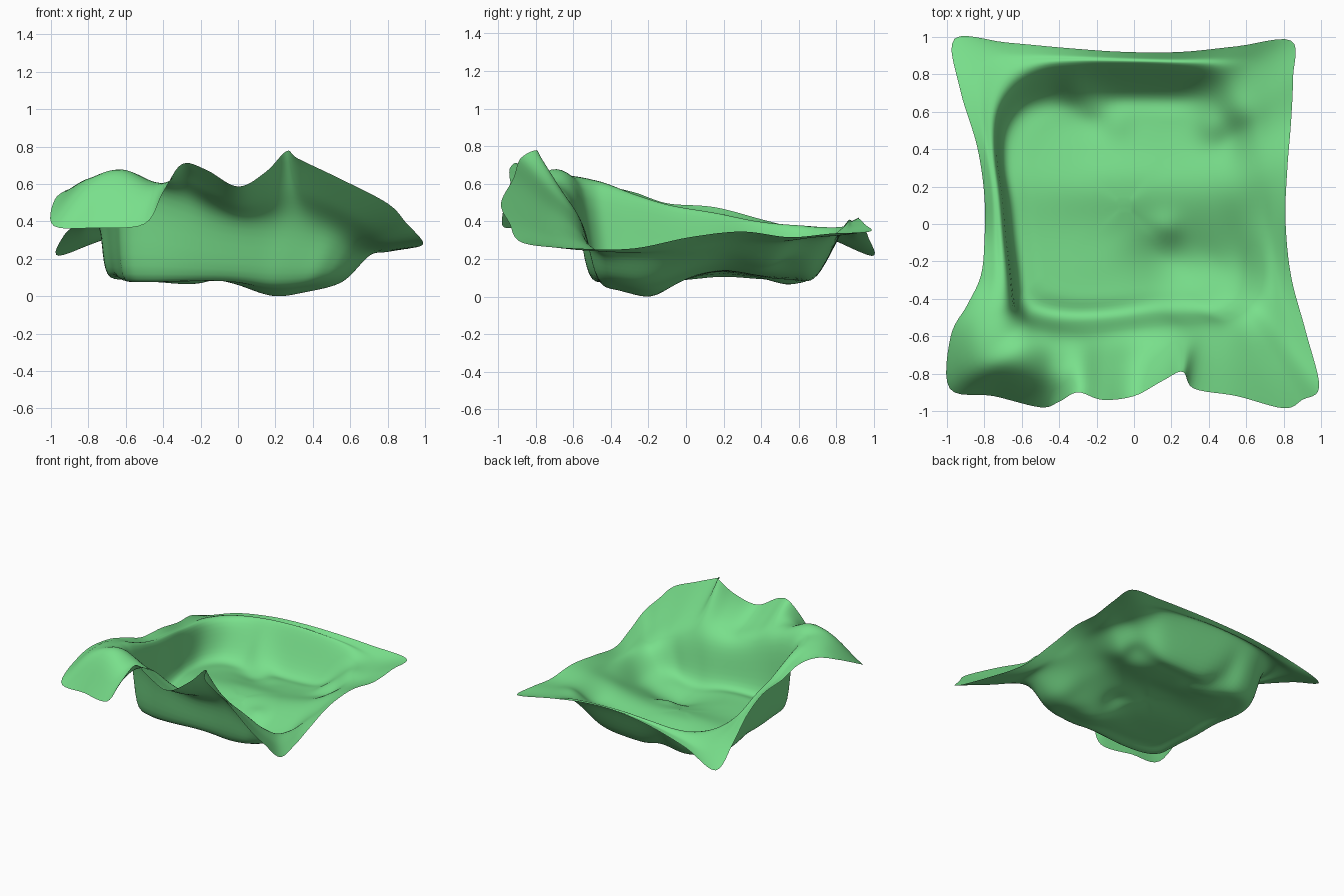
import bpy, bmesh
from math import exp
from mathutils import Vector

if "Cube" in bpy.data.objects:
    bpy.data.objects.remove(bpy.data.objects["Cube"])

# outer hem of the cloth, anticlockwise from the back left corner
rim = [(-.96,.99,.21), (-.93,.72,.32), (-.84,.42,.40), (-.80,.15,.47), (-.80,-.10,.49),
       (-.82,-.28,.55), (-.89,-.43,.57), (-.98,-.60,.51), (-.985,-.88,.37), (-.75,-.92,.36),
       (-.50,-.98,.38), (-.40,-.95,.55), (-.30,-.90,.70), (-.17,-.94,.67), (0,-.92,.58),
       (.15,-.84,.66), (.26,-.79,.77), (.32,-.88,.73), (.55,-.92,.62), (.80,-.985,.49),
       (.90,-.94,.385), (.99,-.87,.28), (.92,-.58,.25), (.84,-.28,.25), (.81,.02,.31),
       (.82,.30,.34), (.84,.55,.31), (.85,.78,.33), (.84,.98,.34), (.55,.95,.38),
       (.25,.92,.41), (-.05,.92,.41), (-.35,.94,.38), (-.68,.97,.31)]
# lip where the cloth turns down into the basin
lip = [(-.64,.76,.36), (-.73,.60,.36), (-.74,.38,.37), (-.71,.15,.41), (-.69,-.08,.45),
       (-.67,-.27,.50), (-.66,-.40,.54), (-.65,-.48,.56), (-.61,-.54,.57), (-.55,-.57,.57),
       (-.47,-.59,.56), (-.38,-.60,.52), (-.27,-.60,.48), (-.15,-.59,.43), (0,-.57,.39),
       (.16,-.55,.38), (.28,-.55,.38), (.40,-.55,.36), (.50,-.55,.33), (.57,-.53,.29),
       (.62,-.50,.26), (.67,-.45,.23), (.70,-.36,.22), (.70,-.22,.21), (.68,.02,.22),
       (.66,.25,.27), (.65,.47,.27), (.62,.60,.29), (.53,.75,.31), (.42,.82,.35),
       (.21,.84,.37), (-.05,.85,.38), (-.30,.85,.37), (-.49,.83,.36)]
CENTRE = Vector((-.05, .1, 0))
STEP_A, STEP_R = 6, 7


def bump(p, x, y, height, sx, sy=None):
    return height * exp(-((p.x - x) / sx) ** 2 - ((p.y - y) / (sy or sx)) ** 2)


def floor_z(p):
    # sagging floor with two low pockets, rising to the right and back right
    return (.09 + bump(p, .22, -.22, -.10, .22, .20) + bump(p, -.22, .54, -.05, .2, .10)
            + bump(p, -.10, .20, .04, .60, .17) + bump(p, .50, -.22, -.03, .14)
            + bump(p, .65, .24, .11, .30, .26) + bump(p, .50, .66, .09, .17, .16))


def catmull(a, b, c, d, t):
    return .5 * (2*b + (c - a)*t + (2*a - 5*b + 4*c - d)*t*t + (3*b - a - 3*c + d)*t**3)


def closed_spline(points):
    pts = [Vector(p) for p in points]
    n = len(pts)
    return [catmull(pts[i-1], pts[i], pts[(i+1) % n], pts[(i+2) % n], k / STEP_A)
            for i in range(n) for k in range(STEP_A)]


def on_floor(p, scale):
    # steep walls left and front, gentler ones right and back
    d = p - CENTRE
    d.x *= scale * (1.09 if d.x < 0 else .96)
    d.y *= scale * (.93 if d.y > 0 else 1.02)
    q = CENTRE + d
    q.z = floor_z(q)
    return q


# each rib runs from hem over shoulder and lip, down the wall to the floor
ribs = []
for r, l in zip(closed_spline(rim), closed_spline(lip)):
    shoulder = (r + l) / 2
    shoulder.z += bump(shoulder, -.67, -.76, .20, .27)   # domed front left flap
    foot = on_floor(l, .86)
    foot.z += .015
    ctrl = [r, shoulder, l, foot] + [on_floor(l, s) for s in (.68, .45, .22, .02)]
    ctrl = [2*ctrl[0] - ctrl[1]] + ctrl + [ctrl[-1]]
    rib = [catmull(*ctrl[i:i+4], k / STEP_R)
           for i in range(len(ctrl) - 3) for k in range(STEP_R)]
    # small folds on the floor
    for p in rib:
        for x, y, h in ((-.32,.72,.05), (-.22,.65,.04), (-.10,.55,.03),
                        (.42,.52,.03), (.55,.60,.03), (.18,-.02,.03)):
            p.z += bump(p, x, y, h, .08)
    ribs.append(rib)

# skin the ribs
bm = bmesh.new()
grid = [[bm.verts.new(p) for p in rib] for rib in ribs]
n = len(grid)
for i in range(n):
    a, b = grid[i], grid[(i + 1) % n]
    for j in range(len(a) - 1):
        bm.faces.new((a[j], b[j], b[j+1], a[j+1]))
bm.faces.new([rib[-1] for rib in grid])
# relax the interior slightly, then rest on the ground
inner = [v for v in bm.verts if not v.is_boundary]
for _ in range(4):
    bmesh.ops.smooth_vert(bm, verts=inner, factor=.4, use_axis_x=True,
                          use_axis_y=True, use_axis_z=True)
low = min(v.co.z for v in bm.verts)
for v in bm.verts:
    v.co.z -= low
for f in bm.faces:
    f.smooth = True
mesh = bpy.data.meshes.new("draped_cloth")
bm.to_mesh(mesh)
bm.free()
cloth = bpy.data.objects.new("draped_cloth", mesh)
bpy.context.collection.objects.link(cloth)

# green fabric
mat = bpy.data.materials.new("green_fabric")
mat.diffuse_color = (.19, .74, .26, 1)
mat.use_nodes = True
mat.node_tree.nodes["Principled BSDF"].inputs["Base Color"].default_value = mat.diffuse_color
mesh.materials.append(mat)
